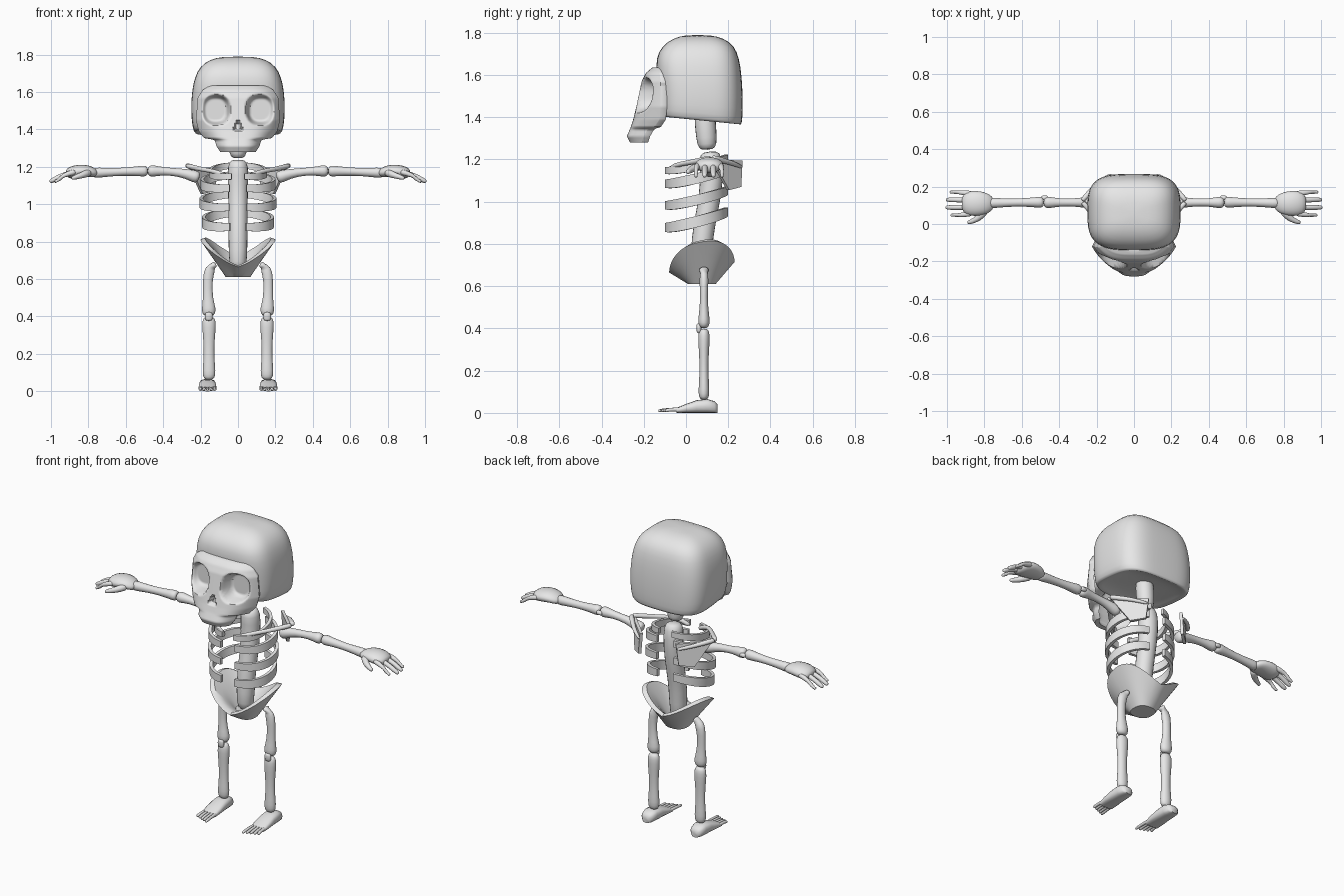
import bpy, bmesh, math
from mathutils import Vector

cube = bpy.data.objects.get("Cube")
if cube:
    bpy.data.objects.remove(cube, do_unlink=True)

bone_mat = bpy.data.materials.new("bone_grey")
bone_mat.use_nodes = True
COLOUR = (0.8, 0.8, 0.8, 1)
bone_mat.diffuse_color = COLOUR
for node in bone_mat.node_tree.nodes:
    if node.type == 'BSDF_PRINCIPLED':
        node.inputs["Base Color"].default_value = COLOUR


def loft(name, rings, subsurf=0, angle=45):
    """Skin closed rings of equal length and cap both ends."""
    bm = bmesh.new()
    rows = [[bm.verts.new(p) for p in ring] for ring in rings]
    n = len(rows[0])
    for a, b in zip(rows, rows[1:]):
        for i in range(n):
            j = (i + 1) % n
            bm.faces.new((a[i], a[j], b[j], b[i]))
    bm.faces.new(rows[0])
    bm.faces.new(rows[-1])
    bmesh.ops.recalc_face_normals(bm, faces=bm.faces)
    mesh = bpy.data.meshes.new(name)
    bm.to_mesh(mesh)
    bm.free()
    mesh.materials.append(bone_mat)
    mesh.polygons.foreach_set("use_smooth", [True] * len(mesh.polygons))
    if not subsurf:
        mesh.set_sharp_from_angle(angle=math.radians(angle))
    obj = bpy.data.objects.new(name, mesh)
    bpy.context.scene.collection.objects.link(obj)
    if subsurf:
        mod = obj.modifiers.new("smooth", 'SUBSURF')
        mod.levels = mod.render_levels = subsurf
    return obj


def tube(name, points, radii, squash=1.0, side=1, sides=10):
    """Rounded bone along a path; side=-1 mirrors it in x."""
    pts = [Vector((p[0] * side, p[1], p[2])) for p in points]
    start = (pts[0] - pts[1]).normalized() * radii[0] * 0.4
    end = (pts[-1] - pts[-2]).normalized() * radii[-1] * 0.4
    pts = [pts[0] + start] + pts + [pts[-1] + end]
    radii = [radii[0] * 0.6] + list(radii) + [radii[-1] * 0.6]
    rings = []
    for i, p in enumerate(pts):
        t = (pts[min(i + 1, len(pts) - 1)] - pts[max(i - 1, 0)]).normalized()
        ref = Vector((0, 1, 0)) if abs(t.z) > 0.6 else Vector((0, 0, 1))
        u = t.cross(ref).normalized()
        v = u.cross(t)
        rings.append([p + (u * math.cos(a) + v * math.sin(a) * squash) * radii[i]
                      for a in (math.tau * k / sides for k in range(sides))])
    return loft(name, rings, subsurf=1)


def spow(value, power):
    return math.copysign(abs(value) ** power, value)


def oval(n, power):
    """Unit superellipse points."""
    return [(spow(math.cos(math.tau * i / n), 2 / power),
             spow(math.sin(math.tau * i / n), 2 / power)) for i in range(n)]


def sample(table, z):
    """Linear lookup in rows that start with a falling z."""
    for a, b in zip(table, table[1:]):
        if z >= b[0]:
            f = (a[0] - z) / (a[0] - b[0])
            return [p + (q - p) * f for p, q in zip(a[1:], b[1:])]
    return table[-1][1:]


# Cranium: rings of z, front y, back y, half width, with a tilted base
cranium = []
for z, y0, y1, rx in [(1.41, -.04, .18, .13), (1.39, -.11, .25, .21), (1.38, -.125, .262, .23),
                      (1.41, -.13, .268, .245), (1.5, -.13, .27, .252), (1.6, -.14, .264, .248),
                      (1.68, -.143, .252, .232), (1.737, -.115, .23, .203),
                      (1.775, -.06, .18, .15), (1.79, 0, .11, .08)]:
    tilt = 0.1 * min(1, max(0, (1.6 - z) / 0.2))
    ring = []
    for cx, cy in oval(36, 3.4):
        y = (y0 + y1) / 2 + cy * (y1 - y0) / 2
        ring.append((cx * rx, y, z - tilt * (y - 0.06)))
    cranium.append(ring)
loft("cranium", cranium, subsurf=1)

# Face mask: rows of z, half width, front y, edge y, with sunk eye sockets and nose
FACE = [(1.635, .15, -.16, -.12), (1.61, .19, -.19, -.125), (1.57, .215, -.21, -.12),
        (1.45, .225, -.235, -.12), (1.39, .21, -.25, -.125), (1.352, .18, -.262, -.15),
        (1.345, .125, -.265, -.18), (1.31, .115, -.28, -.2), (1.28, .095, -.265, -.21)]
SEGS, ROWS = 72, 48
face = []
for r in range(ROWS + 1):
    z = 1.635 - 0.355 * r / ROWS
    w, yf, yb = sample(FACE, z)
    front, back = [], []
    for i in range(SEGS + 1):
        u = math.sin((i / SEGS - 0.5) * math.pi)
        x = w * u
        y = yf + (yb - yf) * abs(u) ** 3.5
        d = abs((abs(x) - 0.118) / 0.078) ** 2.5 + abs((z - 1.505) / 0.085) ** 2.5
        k = min(1, max(0, (1 - d) * 1.6))
        y += max(0, -0.14 - y) * k * k * (3 - 2 * k)
        if 1.395 < z < 1.45 and abs(x) < 0.026 * (1.45 - z) / 0.055:
            y += 0.03
        front.append((x, y, z))
        back.append((x * 0.93, y + 0.03, z))
    face.append(front + back[::-1])
loft("face", face, angle=60)

# Neck and spine
tube("neck", [(0, .088, 1.42), (0, .094, 1.34), (0, .1, 1.265)], [.054, .053, .05])
tube("spine", [(0, .115, 1.215), (0, .125, 1.1), (0, .1, .95), (0, .075, .83), (0, .07, .67)],
     [.06, .057, .054, .054, .052])

# Pelvis: saddle-rimmed bowl, outside up to the rim then back down inside
pelvis = []
for f, inset, lift in [(0, 0, 0), (.35, 0, 0), (.7, 0, 0), (1, 0, 0),
                       (1, .024, .008), (.7, .026, .02), (.35, .026, .025), (.05, .02, .03)]:
    ring = []
    for cx, cy in oval(40, 2.5):
        rim = 0.69 + 0.025 * cy + 0.12 * abs(cx) ** 1.3
        rx = 0.065 + 0.135 * f - inset
        ry = 0.065 + 0.09 * f - inset
        ring.append((cx * rx, 0.075 + cy * ry, 0.61 + (rim - 0.61) * f + lift))
    pelvis.append(ring)
loft("pelvis", pelvis, angle=40)

for side, label in ((1, "left"), (-1, "right")):
    # Ribs: flat bands curving from the spine to the chest
    for n, (zf, rx, h, rise) in enumerate([(1.15, .155, .02, .06), (1.087, .2, .025, .07),
                                           (.985, .205, .025, .07), (.88, .192, .027, .075)]):
        rib = []
        for i in range(25):
            a = 0.2 + (math.pi - 0.36) * i / 24
            s, c = math.sin(a), math.cos(a)
            z = zf + rise * (0.5 + 0.5 * c) - 0.012 * s
            hh = h * (0.75 + 0.25 * s)
            rib.append([(side * (rx * s ** 0.8 + o * s), 0.05 + 0.152 * c + o * c, z + v)
                        for o, v in ((0, hh), (0, -hh), (-.018, -hh), (-.018, hh))])
        loft(f"{label}_rib_{n + 1}", rib)

    # Collar bone and shoulder blade
    tube(f"{label}_collar_bone", [(.04, -.08, 1.14), (.11, -.06, 1.175), (.19, .02, 1.185),
                                  (.27, .11, 1.205)], [.015, .012, .012, .016], side=side)
    blade = [(.265, .125, 1.2), (.12, .268, 1.195), (.135, .262, 1.07), (.2, .205, 1.055)]
    loft(f"{label}_shoulder_blade", [[(side * (x - o), y - o, z) for x, y, z in blade]
                                     for o in (0, .012)])
    tube(f"{label}_blade_ridge", [(.13, .262, 1.165), (.2, .215, 1.185), (.272, .13, 1.207)],
         [.009, .012, .016], side=side)

    # Arm
    tube(f"{label}_upper_arm", [(.22, .115, 1.145), (.25, .115, 1.155), (.31, .115, 1.17),
                                (.4, .115, 1.177), (.455, .115, 1.178), (.472, .115, 1.178)],
         [.036, .032, .023, .021, .034, .03], side=side)
    tube(f"{label}_elbow", [(.465, .14, 1.177), (.49, .14, 1.177)], [.014, .014], side=side)
    tube(f"{label}_forearm", [(.495, .116, 1.178), (.53, .116, 1.177), (.62, .115, 1.174),
                              (.72, .113, 1.17), (.765, .112, 1.168)],
         [.033, .028, .021, .026, .031], side=side)

    # Hand
    tube(f"{label}_palm", [(.77, .11, 1.168), (.8, .11, 1.178), (.85, .11, 1.178),
                           (.895, .11, 1.168)], [.05, .065, .073, .068],
         squash=0.52, side=side)
    for n, reach in enumerate((.975, 1.003, 1.0, .98)):
        y = 0.055 + 0.036 * n
        spread = (n - 1.5) * 0.005
        tube(f"{label}_finger_{n + 1}", [(.875, y, 1.172), (.935, y + spread, 1.157),
                                         (reach - .025, y + spread, 1.135),
                                         (reach, y + spread, 1.122)],
             [.017, .014, .015, .011], side=side, sides=8)
    tube(f"{label}_thumb", [(.8, .065, 1.168), (.835, .025, 1.155), (.885, .008, 1.14)],
         [.024, .018, .012], side=side, sides=8)

    # Leg
    tube(f"{label}_thigh", [(.128, .085, .675), (.15, .085, .66), (.163, .085, .6),
                            (.161, .085, .5), (.156, .085, .44), (.156, .085, .415)],
         [.03, .034, .027, .026, .041, .036], squash=0.75, side=side)
    tube(f"{label}_kneecap", [(.156, .062, .385), (.156, .06, .415)], [.022, .022],
         squash=0.6, side=side)
    tube(f"{label}_shin", [(.155, .085, .385), (.155, .085, .35), (.155, .085, .27),
                           (.155, .085, .18), (.155, .085, .105), (.155, .085, .075)],
         [.036, .04, .031, .029, .038, .033], squash=0.75, side=side)

    # Foot
    foot = []
    for y, w, top in [(.15, .022, .04), (.135, .038, .055), (.1, .044, .066), (.05, .046, .06),
                      (0, .048, .042), (-.045, .046, .024)]:
        foot.append([(side * (.163 + w * cx), y, max(0, top / 2 + cz * top / 2))
                     for cx, cz in oval(16, 2.8)])
    loft(f"{label}_foot", foot, angle=60)
    for n in range(5):
        x = 0.163 + (n - 2) * 0.018
        tip = -0.128 + 0.008 * n
        tube(f"{label}_toe_{n + 1}", [(x, -.03, .016), (x + (n - 2) * .001, -.08, .016),
                                      (x + (n - 2) * .002, tip, .01)],
             [.011, .009, .009], side=side, sides=8)
